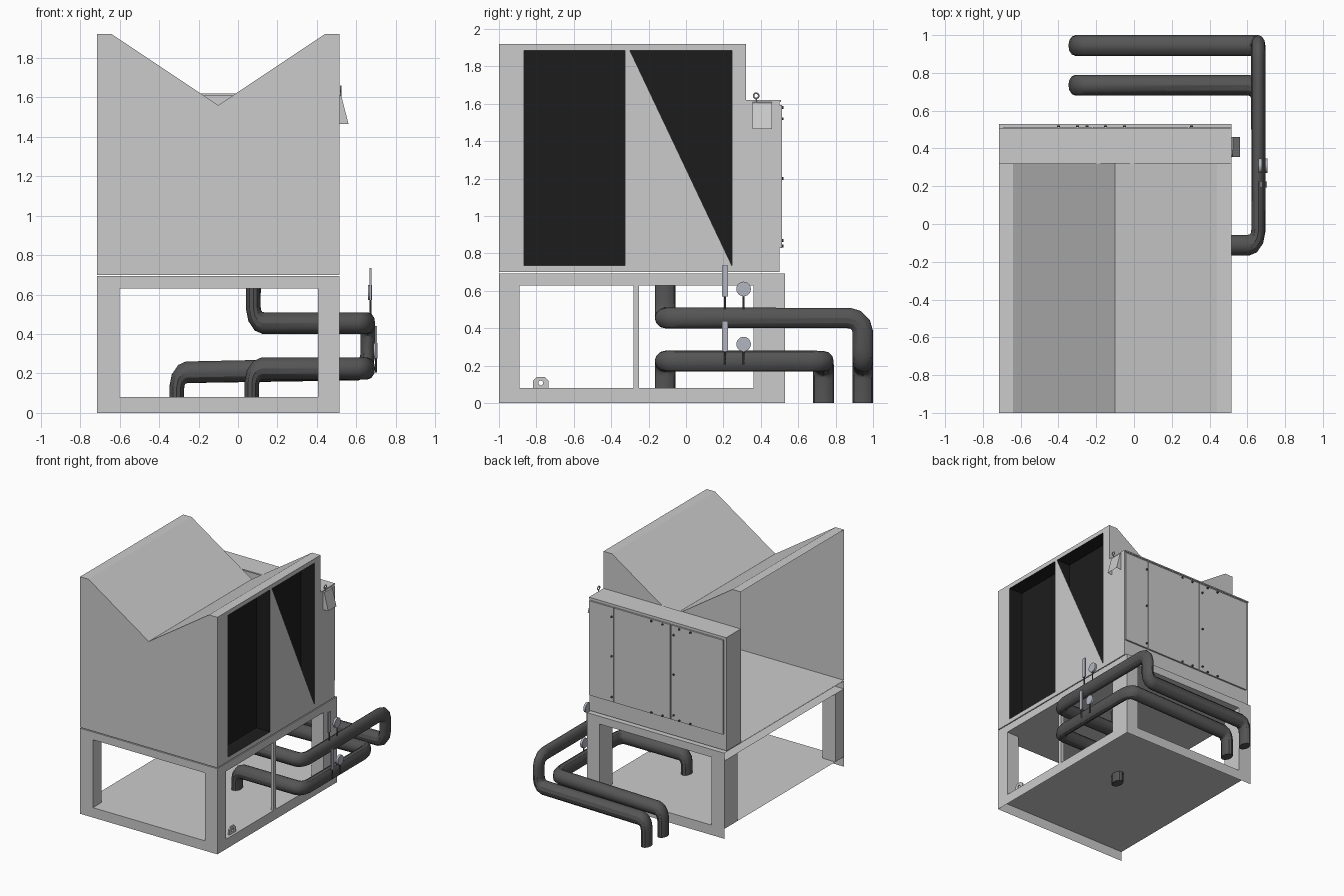
import bpy, bmesh, math
from mathutils import Vector

if "Cube" in bpy.data.objects:
    bpy.data.objects.remove(bpy.data.objects["Cube"])

XL, XR, YF, YM, YB = -0.715, 0.515, -1.0, 0.32, 0.53


def material(name, c):
    m = bpy.data.materials.new(name)
    m.diffuse_color = (*c, 1)
    m.use_nodes = True
    m.node_tree.nodes["Principled BSDF"].inputs["Base Color"].default_value = m.diffuse_color
    return m


BLACK = material("recess_black", (0.012, 0.012, 0.012))
PIPE = material("pipe_dark", (0.09, 0.09, 0.09))
SILVER = material("gauge_silver", (0.45, 0.47, 0.53))


def mesh(name, verts, faces, mat=None):
    me = bpy.data.meshes.new(name)
    me.from_pydata([Vector(v) for v in verts], [], faces)
    bm = bmesh.new()
    bm.from_mesh(me)
    bmesh.ops.remove_doubles(bm, verts=bm.verts, dist=1e-5)
    bmesh.ops.recalc_face_normals(bm, faces=bm.faces)
    bm.to_mesh(me)
    bm.free()
    ob = bpy.data.objects.new(name, me)
    bpy.context.collection.objects.link(ob)
    if mat:
        me.materials.append(mat)
    return ob


def box(name, x0, x1, y0, y1, z0, z1, mat=None, skip=()):
    v = [(x, y, z) for x in (x0, x1) for y in (y0, y1) for z in (z0, z1)]
    f = {"-x": (0, 1, 3, 2), "+x": (4, 6, 7, 5), "-y": (0, 4, 5, 1),
         "+y": (2, 3, 7, 6), "-z": (0, 2, 6, 4), "+z": (1, 5, 7, 3)}
    return mesh(name, v, [q for k, q in f.items() if k not in skip], mat)


def polys(name, groups, mat=None):
    """Separate polygons welded into one sheet."""
    v, f = [], []
    for g in groups:
        f.append(tuple(range(len(v), len(v) + len(g))))
        v += g
    return mesh(name, v, f, mat)


def cylinder(name, a, b, r, n=12, mat=None):
    a, b = Vector(a), Vector(b)
    q = (b - a).to_track_quat('Z', 'Y')
    ring = [q @ Vector((r * math.cos(t), r * math.sin(t), 0))
            for t in (2 * math.pi * i / n for i in range(n))]
    faces = [(i, (i + 1) % n, n + (i + 1) % n, n + i) for i in range(n)]
    faces += [tuple(range(n)), tuple(range(n, 2 * n))]
    return mesh(name, [a + p for p in ring] + [b + p for p in ring], faces, mat)


def rect_x(x, y0, y1, z0, z1):
    return [(x, y0, z0), (x, y1, z0), (x, y1, z1), (x, y0, z1)]


def rect_y(y, x0, x1, z0, z1):
    return [(x0, y, z0), (x1, y, z0), (x1, y, z1), (x0, y, z1)]


def rect_z(z, x0, x1, y0, y1):
    return [(x0, y0, z), (x1, y0, z), (x1, y1, z), (x0, y1, z)]


# Base frame: open on the left, floor recessed above the skirt
ZT, Z0, Z1 = 0.693, 0.08, 0.63
rails = [rect_z(z, XL, XR, YF, YB) for z in (Z0, Z1, ZT)]
for a, b in ((0, Z0), (Z1, ZT)):
    rails += [rect_y(YF, XL, XR, a, b), rect_y(YB, XL, XR, a, b), rect_x(XR, YF, YB, a, b)]
polys("base_frame", rails)
for side, x0, x1 in (("left", XL, -0.6), ("right", 0.405, XR)):
    for end, y0, y1 in (("front", YF, -0.89), ("back", 0.36, YB)):
        box(f"base_post_{end}_{side}", x0, x1, y0, y1, Z0, Z1, skip=("-z", "+z"))
box("base_mullion", 0.49, XR, -0.28, -0.25, Z0, Z1)

# Lifting lug with a hole
n = 16
outer = [(-0.8175, Z0), (-0.735, Z0), (-0.735, 0.12), (-0.755, 0.14), (-0.7975, 0.14), (-0.8175, 0.12)]
cy, cz = -0.776, 0.108
inner = [(cy + 0.014 * math.cos(2 * math.pi * i / 6 - 2.55),
          cz + 0.014 * math.sin(2 * math.pi * i / 6 - 2.55)) for i in range(6)]
lug = mesh("lifting_lug", [(0.495, *p) for p in outer + inner],
           [(i, (i + 1) % 6, 6 + (i + 1) % 6, 6 + i) for i in range(6)])
mod = lug.modifiers.new("thickness", 'SOLIDIFY')
mod.thickness = 0.012

# Upper housing: V-shaped coil profile, left side open
ZB = 0.70
prof = [(XL, ZB), (XL, 1.92), (-0.64, 1.92), (-0.1, 1.56), (0.44, 1.92), (XR, 1.92), (XR, ZB)]
verts = [(x, y, z) for y in (YF, YM) for x, z in prof]
mesh("housing_shell", verts,
     [tuple(range(7)), tuple(range(7, 14))] + [(i, i + 1, i + 8, i + 7) for i in range(1, 5)])
polys("housing_floor", [rect_z(ZB, XL, XR, YF, 0.5)])

# Right wall around the two recesses, second one half covered
W0, W1 = 0.735, 1.885
A0, A1, B0, B1 = -0.865, -0.325, -0.30, 0.245
wall = [rect_x(XR, a, b, ZB, 1.92) for a, b in ((YF, A0), (A1, B0), (B1, YM))]
for a, b in ((A0, A1), (B0, B1)):
    wall += [rect_x(XR, a, b, ZB, W0), rect_x(XR, a, b, W1, 1.92)]
wall.append([(XR, B0, W0), (XR, B1, W0), (XR, B0, W1)])
polys("right_wall", wall)
for i, (a, b) in enumerate(((A0, A1), (B0, B1))):
    box(f"side_recess_{i + 1}", 0.392, XR, a, b, W0, W1, BLACK, skip=("+x",))

# Control cabinet on the back with doors, lid and screws
box("control_cabinet", XL, XR, YM, 0.50, ZB, 1.61, skip=("-z", "-y"))
box("cabinet_lid", XL, XR, YM, 0.507, 1.61, 1.62)
for i, (a, b) in enumerate(((-0.69, -0.224), (-0.216, 0.284), (0.292, 0.51))):
    box(f"cabinet_door_{i + 1}", a, b, 0.50, 0.513, 0.83, 1.595)
spots = [(x, z) for x in (0.305, -0.25) for z in (0.87, 1.2, 1.52)]
spots += [(x, z) for x in (-0.05, -0.15, -0.30, -0.40) for z in (0.84, 1.58)]
for x, z in spots:
    cylinder("door_screw", (x, 0.512, z), (x, 0.522, z), 0.008, 10, PIPE)

# Sloped hood with a hanging ring on the right of the cabinet
h0, h1 = 0.355, 0.46
hp = [(XR, 1.465), (XR, 1.61), (0.524, 1.605), (0.56, 1.465)]
mesh("vent_hood", [(x, y, z) for y in (h0, h1) for x, z in hp],
     [(0, 1, 2, 3), (4, 5, 6, 7), (0, 1, 5, 4), (1, 2, 6, 5), (2, 3, 7, 6)])
bpy.ops.mesh.primitive_torus_add(location=(0.52, 0.375, 1.643), rotation=(0, math.pi / 2, 0),
                                 major_radius=0.014, minor_radius=0.004,
                                 major_segments=16, minor_segments=6)
bpy.context.object.name = "hood_ring"
cylinder("hood_ring_stem", (0.52, 0.375, 1.60), (0.52, 0.375, 1.63), 0.004, 8)


# Insulated pipes: swept round section, slightly squashed across x
def pipe(name, pts, r=0.055, bend=0.075, sq=0.68):
    P = [Vector((x / sq, y, z)) for x, y, z in pts]
    path = [P[0]]
    for a, b, c in zip(P, P[1:], P[2:]):
        u, w = (a - b).normalized() * bend, (c - b).normalized() * bend
        for k in range(4):
            t = k / 3 * math.pi / 2
            path.append(b + u * (1 - math.sin(t)) + w * (1 - math.cos(t)))
    path.append(P[-1])
    cu = bpy.data.curves.new(name, 'CURVE')
    cu.dimensions = '3D'
    cu.bevel_depth, cu.bevel_resolution, cu.use_fill_caps = r, 4, True
    s = cu.splines.new('POLY')
    s.points.add(len(path) - 1)
    for p, v in zip(s.points, path):
        p.co = (*v, 1)
    ob = bpy.data.objects.new(name, cu)
    bpy.context.collection.objects.link(ob)
    ob.scale.x = sq
    cu.materials.append(PIPE)
    bpy.ops.object.select_all(action='DESELECT')
    ob.select_set(True)
    bpy.context.view_layer.objects.active = ob
    bpy.ops.object.convert(target='MESH')
    bpy.ops.object.shade_smooth_by_angle()


PX, EX = 0.078, -0.31
pipe("upper_pipe", [(PX, -0.112, Z1), (PX, -0.112, 0.455), (0.658, -0.112, 0.455),
                    (0.658, 0.945, 0.455), (0.658, 0.945, 0.22), (EX, 0.945, 0.205), (EX, 0.945, 0)])
pipe("lower_pipe", [(0.07, -0.112, 0), (0.07, -0.112, 0.225), (0.658, -0.112, 0.225),
                    (0.658, 0.735, 0.225), (EX, 0.735, 0.205), (EX, 0.735, 0)])

# Thermometer and dial gauge on each pipe
for tag, x, z in (("upper", 0.672, 0.50), ("lower", 0.70, 0.205)):
    box(f"{tag}_thermometer", x - 0.005, x + 0.005, 0.193, 0.225, z + 0.07, z + 0.235, SILVER)
    cylinder(f"{tag}_thermometer_stem", (x, 0.209, z), (x, 0.209, z + 0.07), 0.005, 8, PIPE)
    cylinder(f"{tag}_gauge_dial", (x - 0.012, 0.308, z + 0.11), (x + 0.006, 0.308, z + 0.11), 0.039, 24, SILVER)
    cylinder(f"{tag}_gauge_stem", (x, 0.308, z), (x, 0.308, z + 0.08), 0.005, 8, PIPE)
